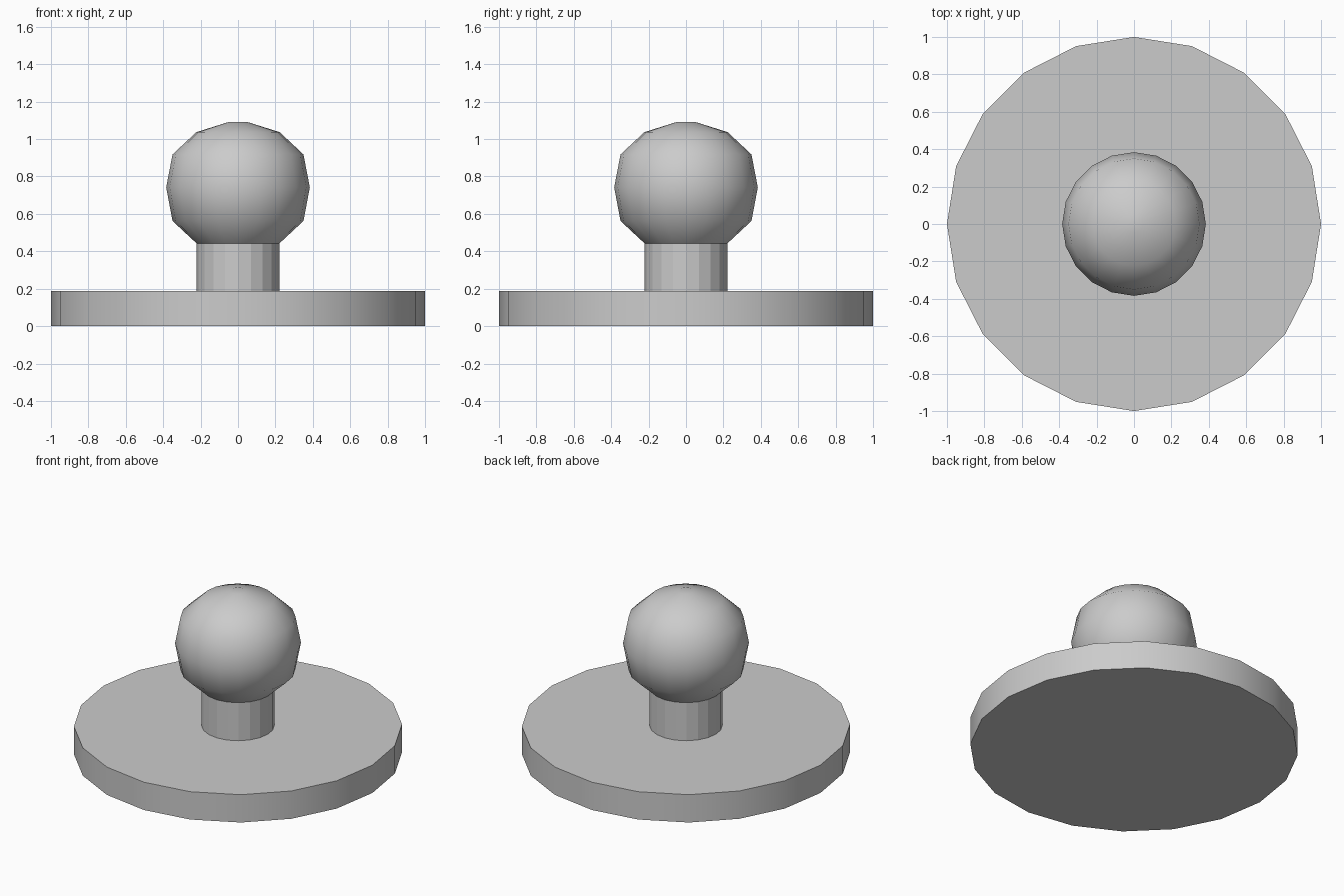
import bpy, bmesh
from math import cos, sin, pi, radians

if "Cube" in bpy.data.objects:
    bpy.data.objects.remove(bpy.data.objects["Cube"])

SIDES = 20


def lathe(name, profile, cap_start=False, cap_end=False, smooth=True):
    """Revolve (radius, z) points, listed bottom to top, around z."""
    bm = bmesh.new()
    rings = [[bm.verts.new((r * cos(2 * pi * i / SIDES), r * sin(2 * pi * i / SIDES), z))
              for i in range(SIDES)] for r, z in profile]
    for a, b in zip(rings, rings[1:]):
        for i in range(SIDES):
            j = (i + 1) % SIDES
            bm.faces.new((a[i], a[j], b[j], b[i]))
    if cap_start:
        bm.faces.new(rings[0][::-1])
    if cap_end:
        bm.faces.new(rings[-1])
    mesh = bpy.data.meshes.new(name)
    bm.to_mesh(mesh)
    bm.free()
    obj = bpy.data.objects.new(name, mesh)
    bpy.context.collection.objects.link(obj)
    if smooth:
        bpy.ops.object.select_all(action='DESELECT')
        obj.select_set(True)
        bpy.context.view_layer.objects.active = obj
        bpy.ops.object.shade_smooth_by_angle(angle=radians(45))
    return obj


# Round base plate, open only where the neck joins
lathe("base_plate", [(1, 0), (1, 0.187), (0.222, 0.187)], cap_start=True)

# Short faceted neck
lathe("neck", [(0.222, 0.187), (0.222, 0.443)], smooth=False)

# Ball-shaped handle with a small flat top
lathe("ball_handle", [(0.222, 0.443), (0.35, 0.562), (0.384, 0.742), (0.35, 0.918),
                      (0.223, 1.037), (0.048, 1.092)], cap_end=True)
